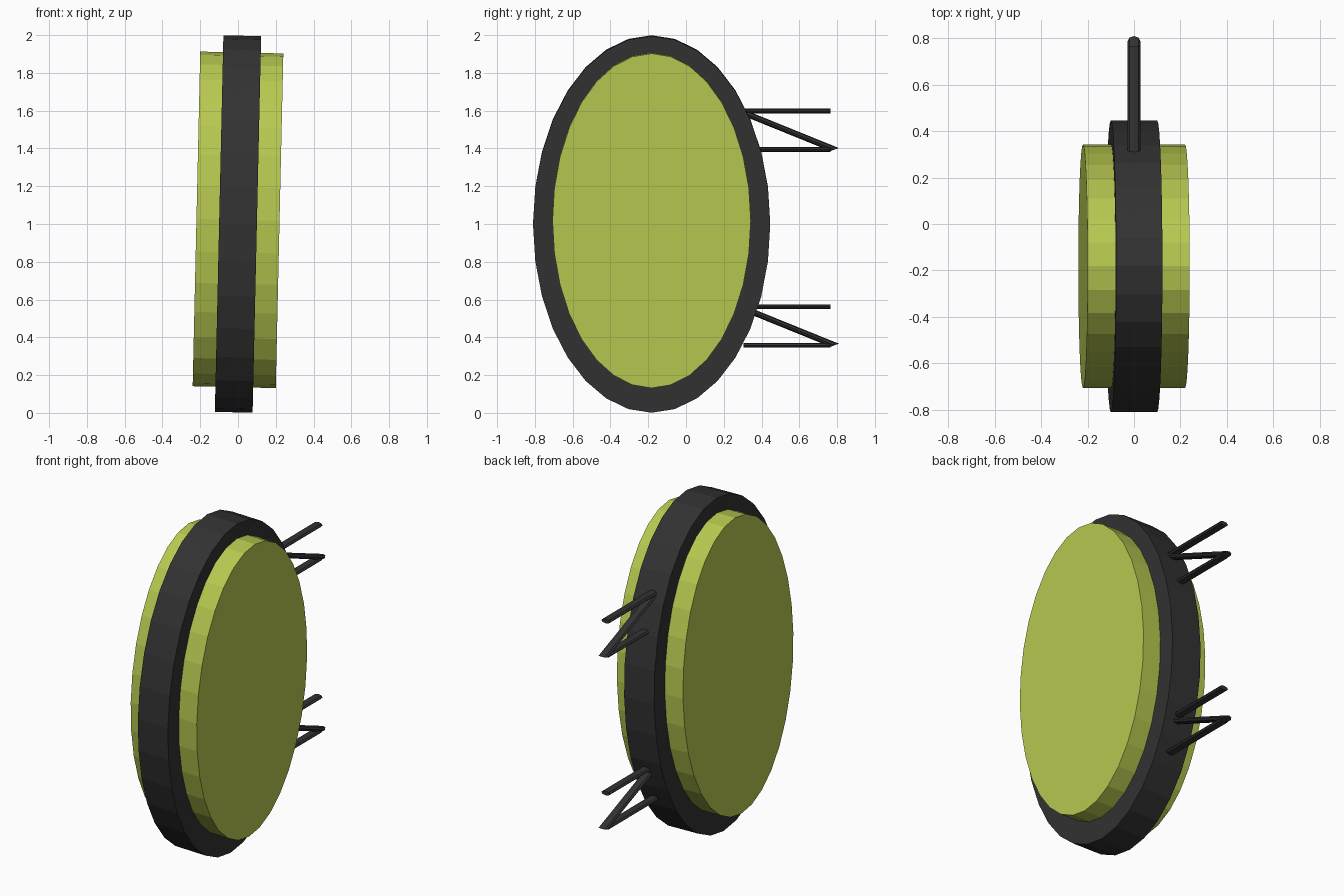
import bpy, bmesh
from math import sin, cos, pi, radians
from mathutils import Matrix, Vector

if "Cube" in bpy.data.objects:
    bpy.data.objects.remove(bpy.data.objects["Cube"])


def material(name, color):
    m = bpy.data.materials.new(name)
    m.diffuse_color = (*color, 1)
    m.use_nodes = True
    m.node_tree.nodes["Principled BSDF"].inputs["Base Color"].default_value = m.diffuse_color
    return m


dark = material("dark_grey", (0.032, 0.032, 0.032))
lime = material("lime", (0.48, 0.58, 0.08))


def prism(name, start, end, u, v, sides, mat):
    """Capped tube between two points, with elliptical section axes u and v."""
    bm = bmesh.new()
    u, v = Vector(u), Vector(v)
    rings = []
    for c in (Vector(start), Vector(end)):
        rings.append([bm.verts.new(c + u * cos(2 * pi * i / sides) + v * sin(2 * pi * i / sides))
                      for i in range(sides)])
    a, b = rings
    bm.faces.new(a)
    bm.faces.new(b)
    for i in range(sides):
        j = (i + 1) % sides
        bm.faces.new((a[i], a[j], b[j], b[i]))
    bmesh.ops.recalc_face_normals(bm, faces=bm.faces[:])
    me = bpy.data.meshes.new(name)
    bm.to_mesh(me)
    bm.free()
    me.materials.append(mat)
    ob = bpy.data.objects.new(name, me)
    bpy.context.collection.objects.link(ob)
    return ob


# Oval sign body: dark rim and lime panel, both leaning slightly
def oval(name, z, half_width, ry, rz, mat):
    ob = prism(name, (-half_width, 0, 0), (half_width, 0, 0), (0, ry, 0), (0, 0, rz), 32, mat)
    ob.data.transform(Matrix.Translation((0, -0.182, z)) @ Matrix.Rotation(radians(1.3), 4, 'Y'))


oval("rim", 1.0, 0.10, 0.628, 0.997, dark)
oval("panel", 1.022, 0.22, 0.525, 0.886, lime)

# Wall brackets: two level rods and a diagonal brace each
for label, z in (("upper", 1.496), ("lower", 0.46)):
    for side, dz in (("top", 0.102), ("bottom", -0.102)):
        prism(f"{label}_bracket_{side}_rod", (0, 0.305, z + dz), (0, 0.765, z + dz),
              (0.028, 0, 0), (0, 0, 0.013), 8, dark)
    prism(f"{label}_bracket_brace", (0, 0.283, z + 0.102), (0, 0.787, z - 0.102),
          (0.028, 0, 0), (0, 0.023, 0.008), 8, dark)
